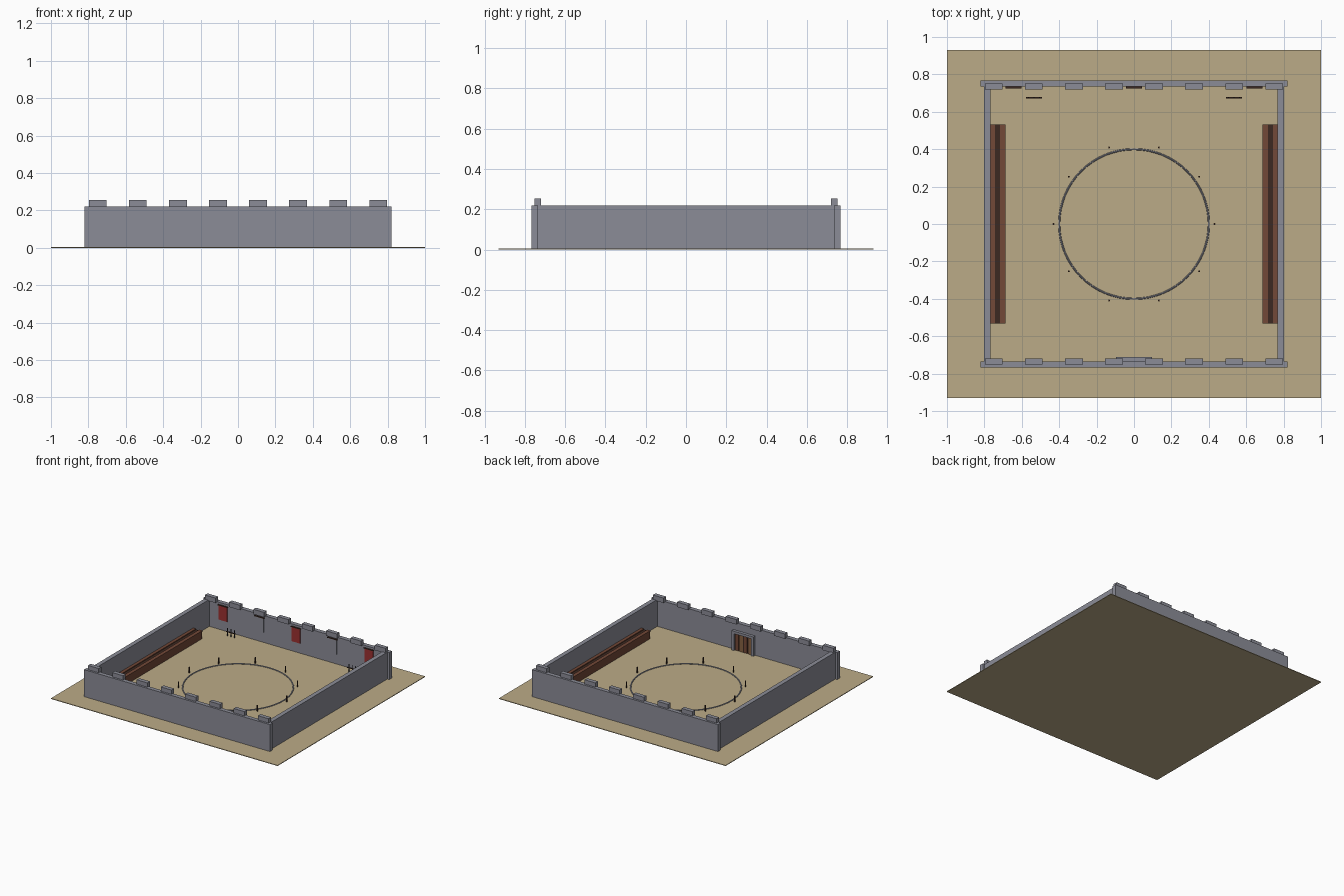
import bpy, math

if "Cube" in bpy.data.objects:
    bpy.data.objects.remove(bpy.data.objects["Cube"])

def mat(name, c):
    m = bpy.data.materials.new(name)
    m.diffuse_color = (*c, 1)
    m.use_nodes = True
    m.node_tree.nodes["Principled BSDF"].inputs["Base Color"].default_value = m.diffuse_color
    return m

SAND = mat("sand", (0.50, 0.41, 0.245))
STONE = mat("grey stone", (0.26, 0.265, 0.31))
WOOD = mat("brown wood", (0.17, 0.065, 0.038))
DARK = mat("dark wood", (0.045, 0.022, 0.015))
PLANK = mat("light wood", (0.24, 0.12, 0.055))
RED = mat("red cloth", (0.33, 0.03, 0.03))
STEEL = mat("dark iron", (0.03, 0.03, 0.035))

def finish(name, m):
    o = bpy.context.object
    o.name = name
    o.data.materials.append(m)
    return o

def box(name, x0, x1, y0, y1, z0, z1, m):
    bpy.ops.mesh.primitive_cube_add(size=1, location=((x0+x1)/2, (y0+y1)/2, (z0+z1)/2))
    o = finish(name, m)
    o.scale = (x1-x0, y1-y0, z1-z0)
    bpy.ops.object.transform_apply(location=False, rotation=False, scale=True)
    return o

def rod(name, x, y, z0, z1, r, m):
    bpy.ops.mesh.primitive_cylinder_add(vertices=8, radius=r, depth=z1-z0,
                                        location=(x, y, (z0+z1)/2))
    return finish(name, m)

# Sandy yard
box("yard_floor", -1, 1, -0.93, 0.93, 0, 0.005, SAND)

# Walls, merlons along front and back
for s, side in ((-1, "front"), (1, "back")):
    a, b = sorted((s*0.735, s*0.768))
    box(side + "_wall", -0.82, 0.82, a, b, 0.004, 0.22, STONE)
    a, b = sorted((s*0.719, s*0.752))
    for i in range(8):
        x = -0.749 + i*0.214
        box(side + "_merlon", x-0.047, x+0.047, a, b, 0.215, 0.254, STONE)

for s, side in ((-1, "left"), (1, "right")):
    a, b = sorted((s*0.768, s*0.803))
    box(side + "_wall", a, b, -0.75, 0.75, 0.004, 0.2195, STONE)
    # Long bench: dark body with two brown seat boards
    a, b = sorted((s*0.768, s*0.689))
    box(side + "_bench_body", a, b, -0.533, 0.533, 0.004, 0.06, WOOD)
    a, b = sorted((s*0.743, s*0.716))
    box(side + "_bench_gap", a, b, -0.533, 0.533, 0.055, 0.064, DARK)
    for u, v in ((0.768, 0.743), (0.716, 0.687)):
        a, b = sorted((s*u, s*v))
        box(side + "_bench_board", a, b, -0.533, 0.533, 0.058, 0.07, WOOD)

# Sparring ring with ten posts
bpy.ops.mesh.primitive_torus_add(major_radius=0.4, minor_radius=0.005,
                                 major_segments=64, minor_segments=8, location=(0, 0, 0.006))
finish("ring_border", STONE)
bpy.ops.object.shade_smooth_by_angle()
for i in range(10):
    t = i*math.pi/5
    rod("ring_post", 0.43*math.cos(t), 0.43*math.sin(t), 0.004, 0.052, 0.005, DARK)

# Banners on the back wall, red and grey in turn
for i in range(5):
    x = (i-2)*0.322
    box("banner_bar", x-0.043, x+0.043, 0.725, 0.735, 0.198, 0.204, DARK)
    box("banner_cloth", x-0.037, x+0.037, 0.728, 0.733, 0.085, 0.199, (RED, STONE)[i % 2])

# Weapon racks in front of the back wall
for x in (-0.535, 0.535):
    box("rack_rail", x-0.043, x+0.043, 0.672, 0.679, 0.036, 0.042, DARK)
    for dx in (-0.03, 0, 0.03):
        rod("rack_weapon", x+dx, 0.6755, 0.004, 0.066, 0.003, STEEL)

# Gate on the inside of the front wall
for s in (-1, 1):
    a, b = sorted((s*0.096, s*0.076))
    box("gate_post", a, b, -0.736, -0.712, 0.004, 0.145, STONE)
box("gate_lintel", -0.096, 0.096, -0.736, -0.712, 0.14, 0.16, STONE)
box("gate_back", -0.078, 0.078, -0.736, -0.728, 0.004, 0.142, DARK)
for i in range(4):
    x = (i-1.5)*0.038
    box("gate_plank", x-0.014, x+0.014, -0.73, -0.723, 0.006, 0.138, (PLANK, WOOD)[i % 2])
